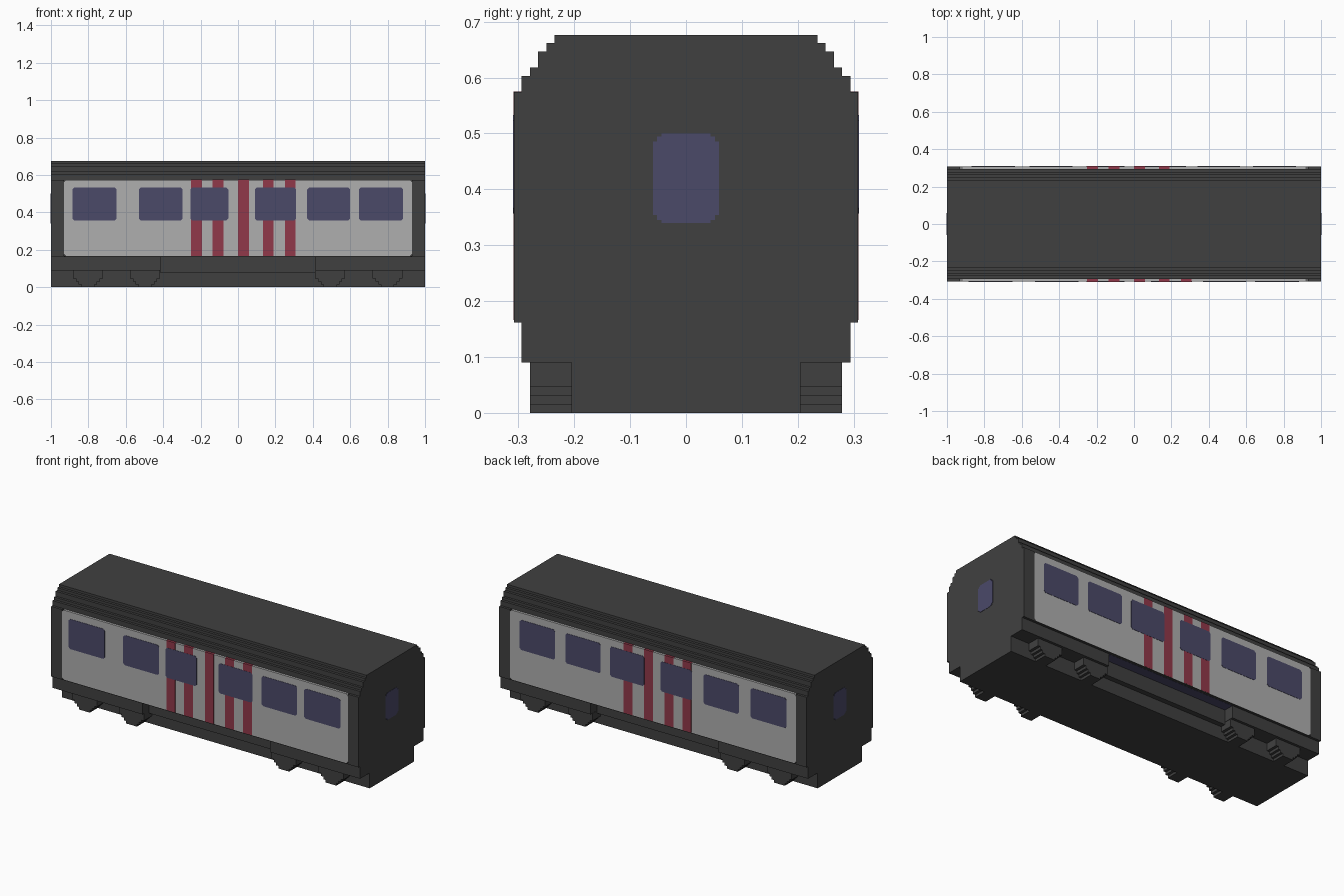
import bpy, bmesh, math

cube = bpy.data.objects.get("Cube")
if cube:
    bpy.data.objects.remove(cube, do_unlink=True)


def material(name, rgb):
    m = bpy.data.materials.new(name)
    m.use_nodes = True
    m.diffuse_color = (*rgb, 1)
    m.node_tree.nodes["Principled BSDF"].inputs["Base Color"].default_value = (*rgb, 1)
    return m


DARK = material("charcoal", (0.051, 0.051, 0.051))
PALE = material("pale grey", (0.43, 0.43, 0.43))
RED = material("dark red", (0.283, 0.040, 0.067))
NAVY = material("slate blue glass", (0.070, 0.067, 0.141))


def prism(name, outline, axis, lo, hi, mat):
    """Extrude a 2D outline along x (outline is y,z) or along y (outline is x,z)."""
    def place(p, d):
        return (d, p[0], p[1]) if axis == "x" else (p[0], d, p[1])
    bm = bmesh.new()
    a = [bm.verts.new(place(p, lo)) for p in outline]
    b = [bm.verts.new(place(p, hi)) for p in outline]
    bm.faces.new(a)
    bm.faces.new(b)
    for i in range(len(a)):
        j = (i + 1) % len(a)
        bm.faces.new((a[i], a[j], b[j], b[i]))
    bmesh.ops.recalc_face_normals(bm, faces=bm.faces)
    me = bpy.data.meshes.new(name)
    bm.to_mesh(me)
    bm.free()
    me.materials.append(mat)
    ob = bpy.data.objects.new(name, me)
    bpy.context.collection.objects.link(ob)
    return ob


def rect(u0, u1, v0, v1, c=0.0):
    """Rectangle outline, with corners clipped by c."""
    if c == 0:
        return [(u0, v0), (u1, v0), (u1, v1), (u0, v1)]
    return [(u0 + c, v0), (u1 - c, v0), (u1, v0 + c), (u1, v1 - c),
            (u1 - c, v1), (u0 + c, v1), (u0, v1 - c), (u0, v0 + c)]


def stepped(steps, centre=0.0):
    """Symmetric stair outline from (half width, bottom, top) levels."""
    right = [(w, z) for w, lo, hi in steps for z in (lo, hi)]
    return ([(centre + w, z) for w, z in right]
            + [(centre - w, z) for w, z in reversed(right)])


Z0, Z1 = 0.162, 0.574          # side wall bottom and top
INNER, OUTER = 0.294, 0.308    # half widths
POST = 0.93                    # start of the corner posts
BAY = 0.415                    # half length of the recessed middle bay

# Body shell with stepped roof
prism("body_shell", stepped([(INNER, Z0, 0.603), (0.279, 0.603, 0.618),
                             (0.265, 0.618, 0.647), (0.25, 0.647, 0.662),
                             (0.235, 0.662, 0.676)]), "x", -1, 1, DARK)

# Underframe
prism("underframe", rect(-0.205, 0.205, 0, 0.09), "x", -1, 1, DARK)
prism("equipment_box", rect(-0.235, 0.235, 0.075, Z0), "x", -BAY, BAY, DARK)

# Skirts and end windows
END_WINDOW = stepped([(0.044, 0.34, 0.345), (0.052, 0.345, 0.354),
                      (0.059, 0.354, 0.486), (0.052, 0.486, 0.495),
                      (0.044, 0.495, 0.50)])
for end, s in (("right", -1), ("left", 1)):
    prism(f"skirt_{end}", rect(-INNER, INNER, 0.09, Z0), "x", s * BAY, s, DARK)
    prism(f"end_window_{end}", END_WINDOW, "x", s * 0.999, s * 1.0015, NAVY)

WINDOWS = {
    "front": [(-0.885, -0.65), (-0.53, -0.297), (-0.255, -0.052),
              (0.09, 0.31), (0.37, 0.60), (0.647, 0.883)],
    "back": [(-0.87, -0.637), (-0.56, -0.33), (-0.255, -0.05),
             (0.055, 0.277), (0.34, 0.568), (0.635, 0.865)],
}
STRIPES = {
    "front": [-0.25, -0.135, 0.0, 0.133, 0.25],
    "back": [-0.25, -0.135, 0.0, 0.133],
}

for side, s in (("front", -1), ("back", 1)):
    # Corner posts flush with the wall panel
    for end, e in (("right", -1), ("left", 1)):
        prism(f"{side}_post_{end}", rect(*sorted((e * POST, e)), Z0, Z1),
              "y", s * INNER, s * OUTER, DARK)

    # Sill below the panel, then the panel
    prism(f"{side}_sill", rect(-POST, POST, Z0, 0.166), "y", s * INNER, s * OUTER, DARK)
    prism(f"{side}_panel", rect(-POST, POST, 0.166, Z1, 0.01),
          "y", s * INNER, s * OUTER, PALE)

    # Painted stripes
    for i, x in enumerate(STRIPES[side]):
        prism(f"{side}_stripe_{i + 1}", rect(x, x + 0.058, 0.166, Z1 + 0.0007),
              "y", s * INNER, s * (OUTER + 0.0008), RED)

    # Windows
    for i, (x0, x1) in enumerate(WINDOWS[side]):
        prism(f"{side}_window_{i + 1}", rect(x0, x1, 0.357, 0.533, 0.01),
              "y", s * (OUTER - 0.001), s * (OUTER + 0.0016), NAVY)

    # Tinted ceiling of the recessed bay
    prism(f"{side}_bay_ceiling", rect(-BAY, BAY, Z0 - 0.001, Z0 + 0.001),
          "y", s * 0.235, s * 0.2935, NAVY)

    # Stepped wheels
    for i, x in enumerate((-0.803, -0.497, 0.493, 0.80)):
        prism(f"{side}_wheel_{i + 1}",
              stepped([(0.035, 0, 0.015), (0.05, 0.015, 0.03),
                       (0.064, 0.03, 0.046), (0.08, 0.046, 0.09)], x),
              "y", s * 0.205, s * 0.279, DARK)
